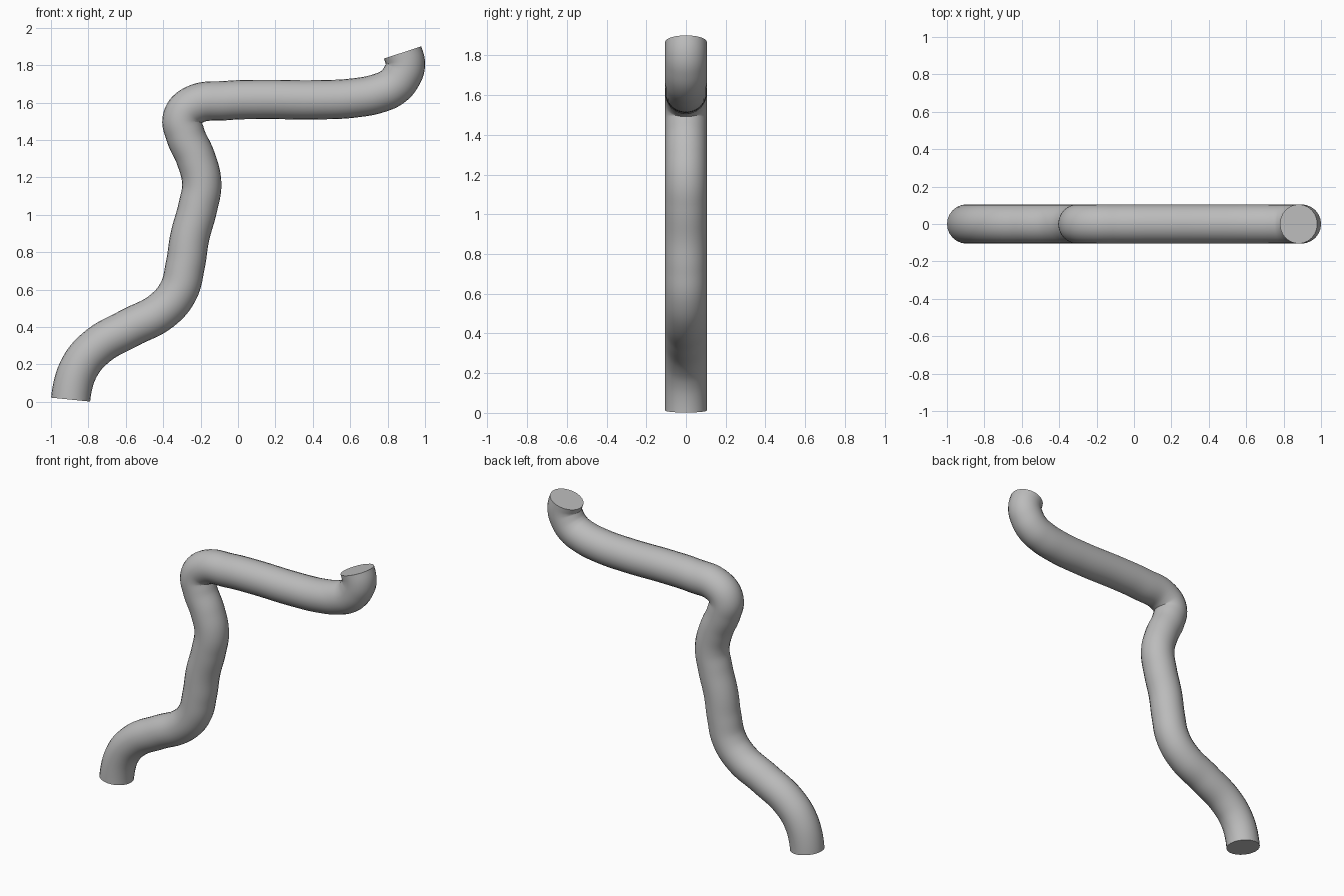
import bpy
import math
from mathutils import Vector

cube = bpy.data.objects.get("Cube")
if cube:
    bpy.data.objects.remove(cube, do_unlink=True)

RADIUS = 0.105

# Plain grey material
grey = bpy.data.materials.new("plain_grey")
grey.use_nodes = True
colour = (0.5, 0.5, 0.5, 1.0)
grey.diffuse_color = colour
grey.node_tree.nodes["Principled BSDF"].inputs["Base Color"].default_value = colour

# Centre line of the pipe in the x-z plane
path = [(-0.895, 0.012), (-0.855, 0.17), (-0.76, 0.29), (-0.58, 0.395),
        (-0.41, 0.485), (-0.32, 0.59), (-0.282, 0.73), (-0.258, 0.88),
        (-0.215, 1.04), (-0.194, 1.17), (-0.225, 1.3), (-0.282, 1.43),
        (-0.297, 1.52), (-0.24, 1.585), (-0.06, 1.611), (0.13, 1.617),
        (0.42, 1.615), (0.63, 1.626), (0.758, 1.652), (0.83, 1.687),
        (0.877, 1.745), (0.895, 1.8), (0.88, 1.868)]

curve = bpy.data.curves.new("pipe_path", "CURVE")
curve.dimensions = "3D"
curve.resolution_u = 8
curve.bevel_depth = RADIUS
curve.bevel_resolution = 10
curve.use_fill_caps = True
spline = curve.splines.new("BEZIER")
spline.bezier_points.add(len(path) - 1)
for point, (x, z) in zip(spline.bezier_points, path):
    point.co = (x, 0, z)
    point.handle_left_type = point.handle_right_type = "AUTO"

# End tangents set the tilt of the two cut faces
for point, tangent in ((spline.bezier_points[0], Vector((0.1, 0, 1))),
                       (spline.bezier_points[-1], Vector((-0.31, 0, 0.95)))):
    point.handle_left_type = point.handle_right_type = "FREE"
    step = tangent.normalized() * 0.03
    point.handle_left = point.co - step
    point.handle_right = point.co + step

pipe = bpy.data.objects.new("bent_pipe", curve)
bpy.context.collection.objects.link(pipe)
curve.materials.append(grey)

# Solid mesh with smooth walls and crisp end caps
bpy.ops.object.select_all(action="DESELECT")
pipe.select_set(True)
bpy.context.view_layer.objects.active = pipe
bpy.ops.object.convert(target="MESH")
bpy.ops.object.shade_smooth_by_angle(angle=math.radians(40))
